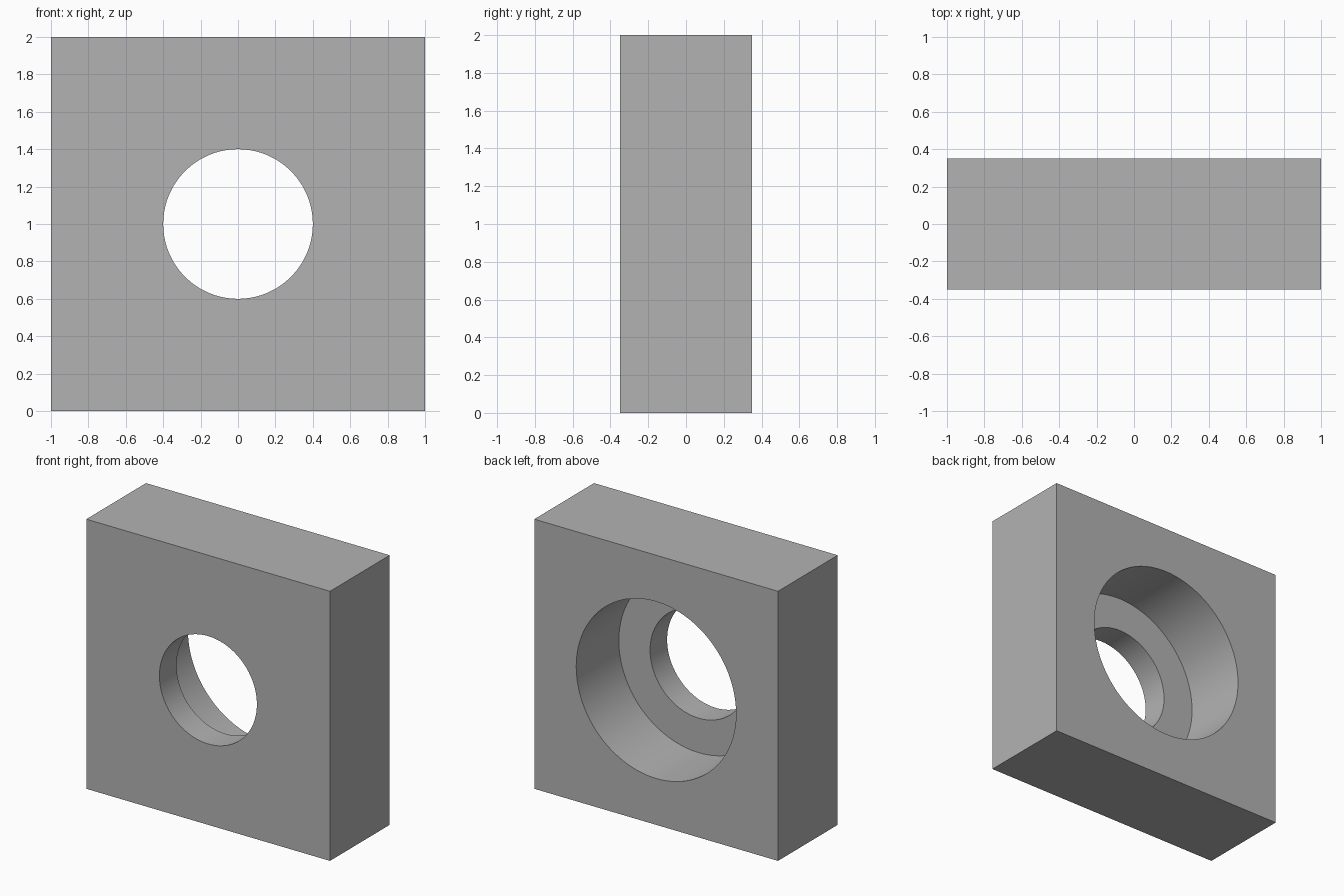
import bpy
import math

cube = bpy.data.objects.get("Cube")
if cube:
    bpy.data.objects.remove(cube, do_unlink=True)

SIZE, DEPTH = 2.0, 0.70
HOLE_RADIUS = 0.40
RECESS_RADIUS, RECESS_DEPTH = 0.656, 0.50
BACK = DEPTH / 2

# Single grey material
grey = bpy.data.materials.new("plain grey")
grey.use_nodes = True
colour = (0.45, 0.45, 0.45, 1)
grey.diffuse_color = colour
grey.node_tree.nodes["Principled BSDF"].inputs["Base Color"].default_value = colour

# Square block standing upright
bpy.ops.mesh.primitive_cube_add(size=1, location=(0, 0, SIZE / 2))
block = bpy.context.object
block.name = "bored_block"
block.scale = (SIZE, DEPTH, SIZE)
bpy.ops.object.transform_apply(location=False, rotation=False, scale=True)
block.data.materials.append(grey)


def bore(name, radius, y_front, y_back):
    """Cut a round bore along y through the block."""
    bpy.ops.mesh.primitive_cylinder_add(
        vertices=128, radius=radius, depth=y_back - y_front,
        location=(0, (y_front + y_back) / 2, SIZE / 2),
        rotation=(math.pi / 2, 0, 0))
    cutter = bpy.context.object
    cutter.name = name
    cutter.hide_render = True
    cutter.data.materials.append(grey)
    cut = block.modifiers.new(name, 'BOOLEAN')
    cut.operation = 'DIFFERENCE'
    cut.solver = 'EXACT'
    cut.object = cutter
    bpy.ops.object.select_all(action='DESELECT')
    block.select_set(True)
    bpy.context.view_layer.objects.active = block
    bpy.ops.object.modifier_apply(modifier=cut.name)
    bpy.data.objects.remove(cutter, do_unlink=True)


# Through hole, then the wider recess in the back
bore("through_hole", HOLE_RADIUS, -DEPTH, DEPTH)
bore("back_recess", RECESS_RADIUS, BACK - RECESS_DEPTH, DEPTH)

# Smooth bore walls with crisp rims
bpy.ops.object.shade_smooth_by_angle(angle=math.radians(30))
